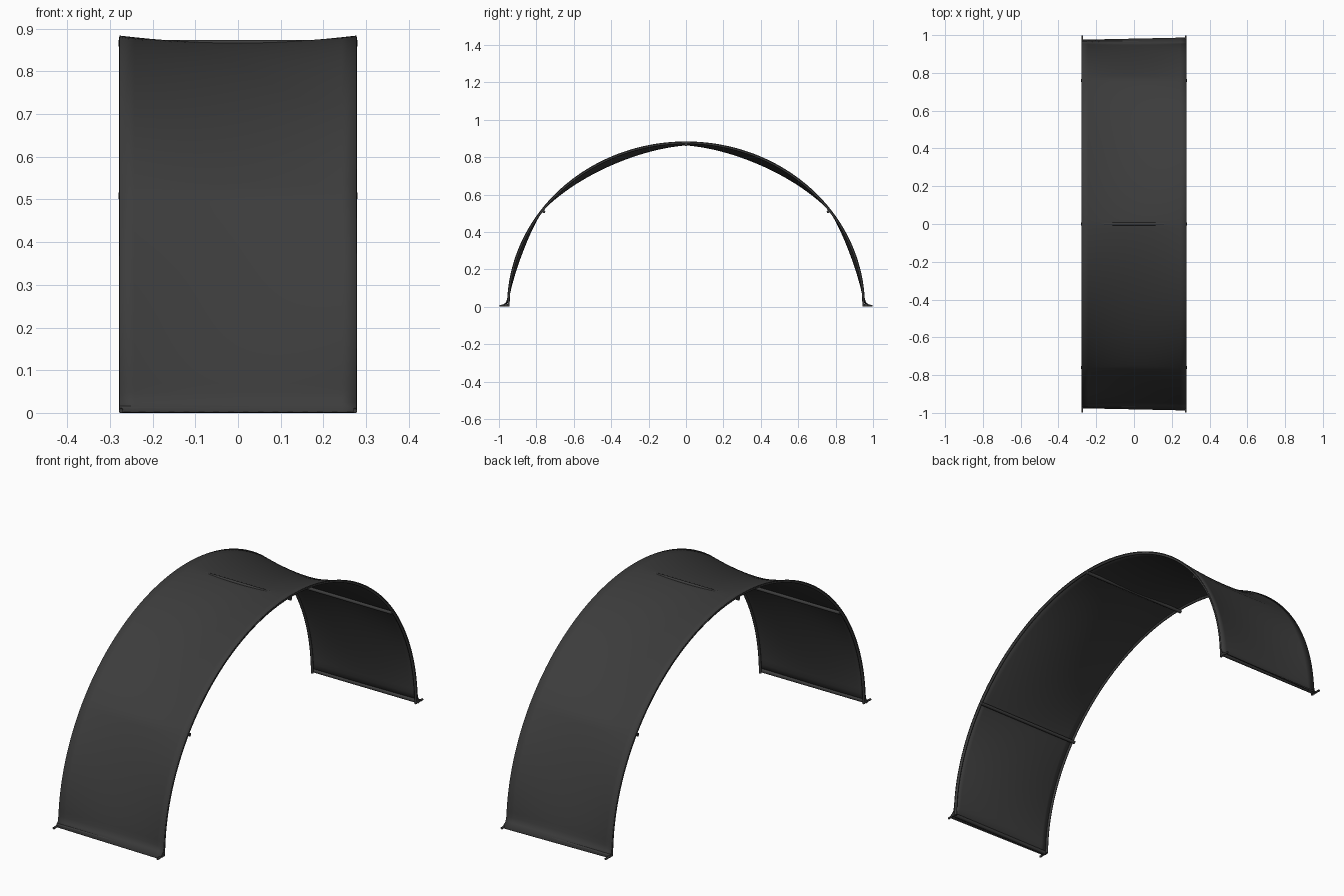
import bpy, bmesh
from math import sin, cos, pi, radians, sqrt

if "Cube" in bpy.data.objects:
    bpy.data.objects.remove(bpy.data.objects["Cube"])

A, B, W = 0.955, 0.882, 0.278      # arch half depth, height, half width
BAR = radians(36)                  # angle of the lower cross bars

fabric = bpy.data.materials.new("dark_fabric")
fabric.diffuse_color = (0.045, 0.045, 0.045, 1)
fabric.use_nodes = True
fabric.node_tree.nodes["Principled BSDF"].inputs["Base Color"].default_value = fabric.diffuse_color


def arch(t, inset=0.0):
    """Point (y, z) on the arch, moved inward along its normal."""
    ny, nz = B * cos(t), A * sin(t)
    n = sqrt(ny * ny + nz * nz)
    return A * cos(t) - inset * ny / n, B * sin(t) - inset * nz / n


def sag(t):
    """Depth of the fabric sag along the middle of the strip."""
    t = min(t, pi - t)
    if t < BAR:
        f = t / BAR
        return 0.006 * f + 0.022 * sin(pi * f)
    f = (t - BAR) / (pi / 2 - BAR)
    return 0.006 + 0.011 * f + 0.028 * sin(pi * f)


def finish(obj):
    obj.data.materials.append(fabric)
    bpy.ops.object.select_all(action='DESELECT')
    obj.select_set(True)
    bpy.context.view_layer.objects.active = obj
    bpy.ops.object.shade_smooth_by_angle(angle=radians(40))


def tube(name, pts, r):
    cu = bpy.data.curves.new(name, 'CURVE')
    cu.dimensions = '3D'
    cu.bevel_depth, cu.bevel_resolution, cu.use_fill_caps = r, 2, True
    sp = cu.splines.new('POLY')
    sp.points.add(len(pts) - 1)
    for p, co in zip(sp.points, pts):
        p.co = (*co, 1)
    obj = bpy.data.objects.new(name, cu)
    bpy.context.collection.objects.link(obj)
    cu.materials.append(fabric)
    return obj


# Sagging canopy with flared feet
NT, NX = 120, 16
bm = bmesh.new()
rows = []
for i in range(NT + 1):
    t = pi * i / NT
    row = []
    for j in range(NX + 1):
        u = 2 * j / NX - 1
        y, z = arch(t, sag(t) * (1 - u * u))
        flare = max(0.0, 1 - z / 0.04) ** 2 * (0.025 + 0.006 * u)
        y += flare if y > 0 else -flare
        row.append(bm.verts.new((u * W, y, max(z, 0.002))))
    rows.append(row)
for r0, r1 in zip(rows, rows[1:]):
    for j in range(NX):
        bm.faces.new((r0[j], r0[j + 1], r1[j + 1], r1[j]))
bmesh.ops.recalc_face_normals(bm, faces=bm.faces)
me = bpy.data.meshes.new("canopy")
bm.to_mesh(me)
bm.free()
canopy = bpy.data.objects.new("canopy", me)
bpy.context.collection.objects.link(canopy)
finish(canopy)
mod = canopy.modifiers.new("thickness", 'SOLIDIFY')
mod.thickness, mod.offset = 0.004, 0

# Hoop poles along both open edges, with small ground tabs at the feet
for side, s in (("left", -1), ("right", 1)):
    pts = [(s * (W - 0.005), *arch(pi * i / 72, 0.006)) for i in range(73)]
    pts[0], pts[-1] = [(x, y, 0.002) for x, y, z in (pts[0], pts[-1])]
    tube(side + "_hoop", pts, 0.006)
    for end, e in (("front", -1), ("back", 1)):
        tube(f"{side}_{end}_foot_tab",
             [(s * (W - 0.004), e * 0.95, 0.008), (s * (W - 0.004), e * 0.998, 0.005)], 0.005)

# Cross bars under the canopy and along the ground
for name, t in (("back_bar", BAR), ("top_bar", pi / 2), ("front_bar", pi - BAR)):
    y, z = arch(t, 0.016)
    tube(name, [(-W - 0.002, y, z), (W + 0.002, y, z)], 0.008)
for name, e in (("front_ground_bar", -1), ("back_ground_bar", 1)):
    tube(name, [(-W, e * 0.962, 0.009), (W, e * 0.962, 0.009)], 0.009)
